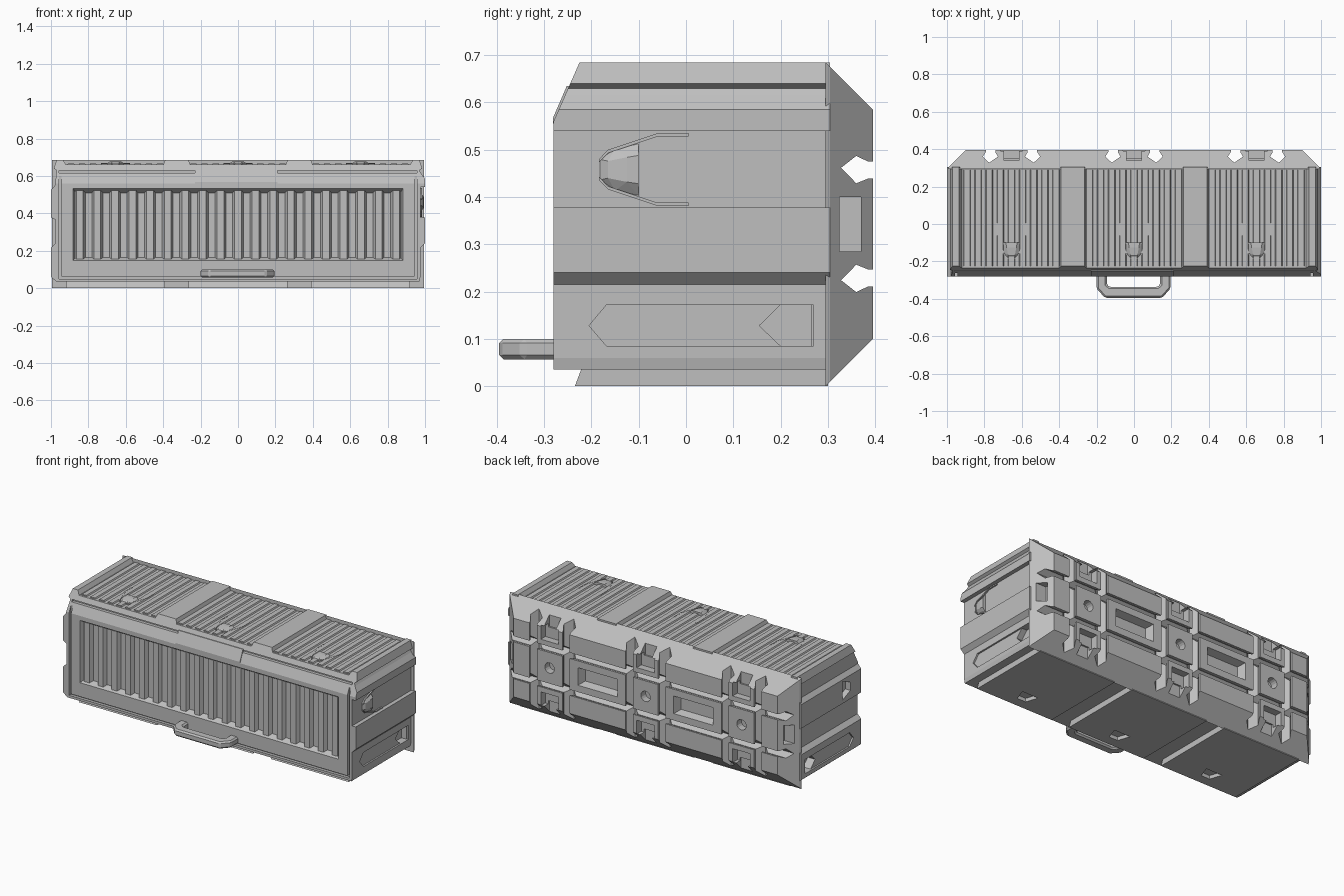
import bpy, bmesh, math
from mathutils import Vector

if "Cube" in bpy.data.objects:
    bpy.data.objects.remove(bpy.data.objects["Cube"])

grey = bpy.data.materials.new("light_grey")
grey.diffuse_color = (0.52, 0.52, 0.52, 1)
grey.use_nodes = True
grey.node_tree.nodes["Principled BSDF"].inputs["Base Color"].default_value = grey.diffuse_color
NODES = (-0.655, 0.0, 0.655)


def finish(name, bm):
    bmesh.ops.recalc_face_normals(bm, faces=bm.faces)
    me = bpy.data.meshes.new(name)
    bm.to_mesh(me)
    bm.free()
    me.materials.append(grey)
    ob = bpy.data.objects.new(name, me)
    bpy.context.collection.objects.link(ob)
    return ob


def add_loft(bm, rings):
    """Skin matching 3D rings and cap both ends."""
    vs = [[bm.verts.new(p) for p in r] for r in rings]
    n = len(rings[0])
    for a, b in zip(vs, vs[1:]):
        for i in range(n):
            j = (i + 1) % n
            bm.faces.new((a[i], a[j], b[j], b[i]))
    bm.faces.new(vs[0][::-1])
    bm.faces.new(vs[-1])


def place(axis, p, t):
    return {"x": (t, p[0], p[1]), "y": (p[0], t, p[1]), "z": (p[0], p[1], t)}[axis]


def add_prism(bm, pts, axis, a, b):
    add_loft(bm, [[place(axis, p, t) for p in pts] for t in (a, b)])


def prisms(name, items):
    bm = bmesh.new()
    for it in items:
        add_prism(bm, *it)
    return finish(name, bm)


def rect(x0, x1, z0, z1):
    return [(x0, z0), (x1, z0), (x1, z1), (x0, z1)]


def box(x0, x1, y0, y1, z0, z1):
    return (rect(x0, x1, z0, z1), "y", y0, y1)


def loft(name, rings):
    bm = bmesh.new()
    add_loft(bm, rings)
    return finish(name, bm)


def cut(ob, *cutters):
    for c in cutters:
        m = ob.modifiers.new("cut", "BOOLEAN")
        m.operation = "DIFFERENCE"
        m.solver = "EXACT"
        m.object = c
        bpy.context.view_layer.update()
        dg = bpy.context.evaluated_depsgraph_get()
        me = bpy.data.meshes.new_from_object(ob.evaluated_get(dg))
        ob.modifiers.clear()
        ob.data = me
        bpy.data.objects.remove(c)


# Main shell: end-on outline with interlocking sides and a stepped roof
right = [(.97, .035), (.975, .06), (.975, .215), (1, .24), (1, .378), (.975, .378),
         (.975, .54), (1, .54), (1, .585), (.978, .615), (.97, .63), (.985, .64), (.97, .685)]
roof = [(.935, .685), (.92, .66), (.4, .66), (.39, .685), (.265, .685), (.255, .66)]
left = [(-.97, .685), (-.985, .64), (-.97, .63), (-.978, .55), (-1, .525), (-1, .378),
        (-.975, .365), (-.975, .24), (-1, .215), (-1, .06), (-.97, .035)]
outline = right + roof + [(-x, z) for x, z in reversed(roof)] + left
shell = prisms("shell", [(outline, "y", -.28, .305)])
cut(shell,
    prisms("front_slope", [([(-.28, .56), (-.225, .685), (-.225, .75), (-.4, .75), (-.4, .56)], "x", -1.2, 1.2)]),
    # seam around the door
    prisms("seam_sides", [box(s * .95 - .007, s * .95 + .007, -.32, -.262, .055, .625) for s in (-1, 1)]),
    prisms("seam_ends", [box(-.957, .957, -.32, -.262, .05, .062), box(-.957, .957, -.32, -.235, .617, .63)]),
    # sunken door panel
    loft("panel_cut", [[(sx * w, y, z) for sx, z in ((-1, a), (1, a), (1, b), (-1, b))]
                       for y, w, a, b in ((-.3, .89, .138, .545), (-.245, .868, .165, .51))]))
# pointed side slots with a deeper grip pocket
slot = [(-.205, .128), (-.168, .085), (.27, .085), (.27, .172), (-.168, .172)]
chevron = [(.155, .128), (.2, .085), (.265, .085), (.265, .172), (.2, .172)]
cut(shell,
    prisms("side_slots", [(slot, "x", .965, 1.1), (slot, "x", -.99, -1.1)]),
    prisms("grip_pockets", [(chevron, "x", .93, 1.1), (chevron, "x", -.94, -1.1)]),
    prisms("left_catch_pocket", [([(-.175, .43), (-.1, .4), (-.1, .515), (-.175, .48)], "x", -.965, -1.1)]))

# Door ribs
ribs = []
for i in range(19):
    c = -.846 + i * .094
    ribs.append(([(c - .03, -.244), (c - .018, -.266), (c + .018, -.266), (c + .03, -.244)], "z", .155, .522))
prisms("door_ribs", ribs)

# Lip on the sloped top edge of the door
prisms("door_lip", [([(-.281, .555), (-.281, .568), (-.252, .635), (-.24, .635), (-.27, .555)], "x", -.23, .21)])

# Front handle
handle = prisms("handle", [([(-.2, -.27), (-.2, -.345), (-.155, -.395), (.15, -.395), (.195, -.345), (.195, -.27),
                             (.14, -.27), (.14, -.325), (.125, -.337), (-.13, -.337), (-.145, -.325),
                             (-.145, -.27)], "z", .057, .1)])
bev = handle.modifiers.new("edge", "BEVEL")
bev.width = .009
bev.segments = 1

# Roof ribs
strips = []
for c in NODES:
    for i in range(-4, 5):
        x = c + i * .0595
        strips.append(([(x - .021, .657), (x - .015, .667), (x + .015, .667), (x + .021, .657)], "y", -.225, .29))
prisms("roof_ribs", strips)

# Bottom stacking plates with catch pockets
foot = [(-.235, 0), (-.22, .04), (.3, .04), (.3, 0)]
feet = prisms("bottom_plates", [(foot, "x", c - .265, c + .265) for c in NODES])
cut(feet, prisms("foot_pockets", [([(c - .03, -.175), (c + .03, -.175), (c + .055, -.1), (c - .055, -.1)],
                                   "z", -.05, .022) for c in NODES]))

# Back block: bevelled slab divided by undercut grooves
back = loft("back_block", [[(sx * w, y, z) for sx, z in ((-1, a), (1, a), (1, b), (-1, b))]
                           for y, w, a, b in ((.295, .995, 0, .685), (.305, .99, .01, .675), (.395, .9, .1, .585))])
G = [(.45, .018), (.385, .018), (.36, .03), (.328, .005), (.36, -.028), (.385, -.018), (.45, -.018)]
vertical = [([(c + s * (.112 + 1.4 * d), y) for y, d in G], "z", -.1, .8) for c in NODES for s in (-1, 1)]
level = [([(y, .343 + s * (.114 + d)) for y, d in G], "x", -1.2, 1.2) for s in (-1, 1)]
cut(back, prisms("v_grooves", vertical), prisms("h_grooves", level))
# square sockets, end sockets and long centre recesses
sockets = [box(c - .06, c + .06, .35, .5, z0, z1) for c in NODES for z0, z1 in ((.505, .59), (.095, .18))]
ends = [box(min(s * .9, s * 1.2), max(s * .9, s * 1.2), .325, .37, .285, .4) for s in (-1, 1)]
cut(back, prisms("sockets", sockets), prisms("end_sockets", ends),
    prisms("top_notches", [box(c - .04, c + .04, .34, .5, z0, z1) for c in NODES
                           for z0, z1 in ((.57, .72), (-.05, .115))]))
bm = bmesh.new()
for s in (-1, 1):
    add_loft(bm, [[(s * .327 + sx * w, y, .343 + sz * h) for sx, sz in ((-1, -1), (1, -1), (1, 1), (-1, 1))]
                  for y, w, h in ((.42, .145, .062), (.35, .115, .04))])
for c in NODES:
    add_prism(bm, [(c + .032 * math.cos(a * math.pi / 8), .343 + .032 * math.sin(a * math.pi / 8))
                   for a in range(16)], "y", .35, .45)
cut(back, finish("centre_recesses", bm))


# Raised catches: a wedge inside a thin U-shaped ridge
def hull(bm, pts):
    vs = [bm.verts.new(p) for p in pts]
    r = bmesh.ops.convex_hull(bm, input=vs)
    bmesh.ops.delete(bm, geom=[v for v in set(r["geom_interior"]) if isinstance(v, bmesh.types.BMVert)],
                     context="VERTS")


def catch(name, put):
    bm = bmesh.new()
    hull(bm, [put(u, s * v, h) for s in (-1, 1) for u, v, h in
              ((-.183, .022, 0), (-.15, .045, 0), (-.1, .056, 0),
               (-.165, .018, .013), (-.125, .026, .018), (-.1, .03, .018))])
    path = [(.005, .077), (-.06, .077), (-.165, .042), (-.184, .022)]
    for s in (-1, 1):
        for a, b in zip(path, path[1:]):
            hull(bm, [put(u, s * (v - w), h) for u, v in (a, b) for w in (0, .007) for h in (0, .009)])
    finish(name, bm)


for c in NODES:
    catch("roof_catch", lambda u, v, h, c=c: Vector((c + v, u, .659 + h)))
catch("side_catch", lambda u, v, h: Vector((.974 + h, u, .458 + v)))
